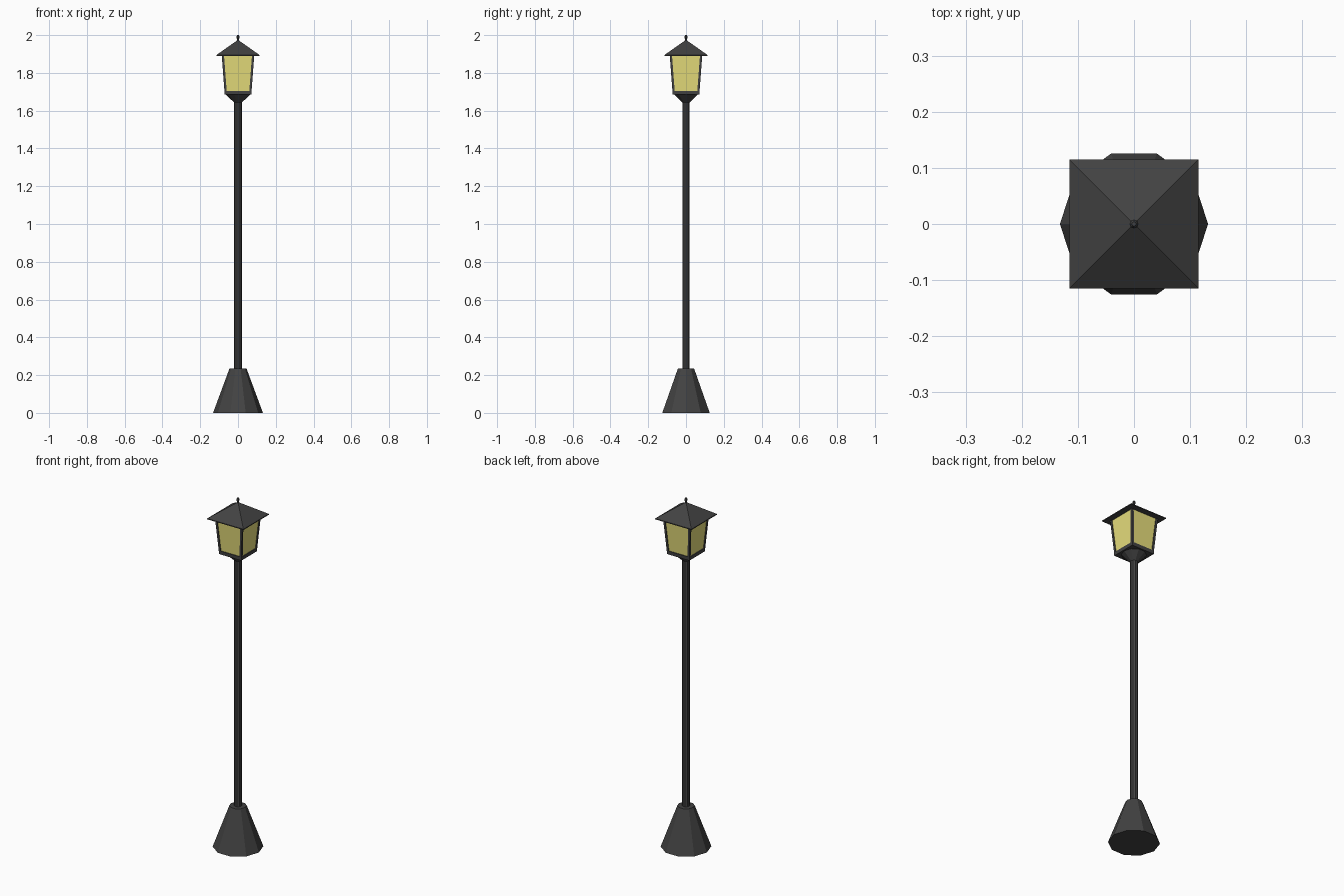
import bpy, math
from mathutils import Vector

if "Cube" in bpy.data.objects:
    bpy.data.objects.remove(bpy.data.objects["Cube"])


def material(name, color):
    m = bpy.data.materials.new(name)
    m.diffuse_color = color
    m.use_nodes = True
    m.node_tree.nodes["Principled BSDF"].inputs["Base Color"].default_value = m.diffuse_color
    return m


iron = material("dark_iron", (0.055, 0.055, 0.055, 1))
glass = material("yellow_glass", (0.8, 0.73, 0.2, 0.8))


def mesh_object(name, verts, faces, mat):
    me = bpy.data.meshes.new(name)
    me.from_pydata(verts, [], faces)
    me.update()
    me.materials.append(mat)
    ob = bpy.data.objects.new(name, me)
    bpy.context.collection.objects.link(ob)
    return ob


def lathe(name, profile, sides, mat=iron, start=0.0):
    """Closed flat-faced solid from (radius, z) rings."""
    verts, faces = [], []
    for r, z in profile:
        for i in range(sides):
            a = start + 2 * math.pi * i / sides
            verts.append((r * math.cos(a), r * math.sin(a), z))
    for k in range(len(profile) - 1):
        for i in range(sides):
            j = (i + 1) % sides
            faces.append((k * sides + i, k * sides + j,
                          (k + 1) * sides + j, (k + 1) * sides + i))
    faces.append(tuple(reversed(range(sides))))
    top = (len(profile) - 1) * sides
    faces.append(tuple(range(top, top + sides)))
    return mesh_object(name, verts, faces, mat)


def square(name, profile, mat=iron):
    """Square solid from (half width, z) rings."""
    return lathe(name, [(h * math.sqrt(2), z) for h, z in profile], 4, mat, math.pi / 4)


# Ground base and pole
lathe("base", [(0.132, 0), (0.045, 0.235)], 10)
lathe("pole", [(0.02, 0.2), (0.02, 1.66)], 10)

# Cup and floor of the lantern
lathe("lantern_cup", [(0.02, 1.643), (0.068, 1.688)], 10)
square("lantern_floor", [(0.071, 1.685), (0.072, 1.705)])

# Lantern frame: leaning corner posts, then panes between them
Z0, Z1, H0, H1, W = 1.70, 1.892, 0.0715, 0.086, 0.012
for sx, sy, label in ((1, 1, "back_right"), (-1, 1, "back_left"),
                      (-1, -1, "front_left"), (1, -1, "front_right")):
    verts = []
    for h, z in ((H0, Z0), (H1, Z1)):
        for dx, dy in ((0, 0), (W, 0), (W, W), (0, W)):
            verts.append((sx * (h - dx), sy * (h - dy), z))
    faces = [(0, 1, 2, 3), (4, 7, 6, 5)] + \
            [(i, i + 4, (i + 1) % 4 + 4, (i + 1) % 4) for i in range(4)]
    if sx * sy < 0:
        faces = [f[::-1] for f in faces]
    mesh_object("corner_post_" + label, verts, faces, iron)

INSET = 0.004
for k, label in enumerate(("front", "right", "back", "left")):
    a = k * math.pi / 2
    c, s = math.cos(a), math.sin(a)
    pts = [(-H0 + W, -H0 + INSET, Z0), (H0 - W, -H0 + INSET, Z0),
           (H1 - W, -H1 + INSET, Z1), (-H1 + W, -H1 + INSET, Z1)]
    verts = [Vector((x * c - y * s, x * s + y * c, z)) for x, y, z in pts]
    mesh_object("glass_pane_" + label, verts, [(0, 1, 2, 3)], glass)

# Roof and finial
square("roof", [(0.115, 1.889), (0.115, 1.894), (0.003, 1.973)])
lathe("finial", [(0.005, 1.965), (0.005, 1.98), (0.008, 1.985),
                 (0.008, 1.994), (0.004, 2.0)], 8)
